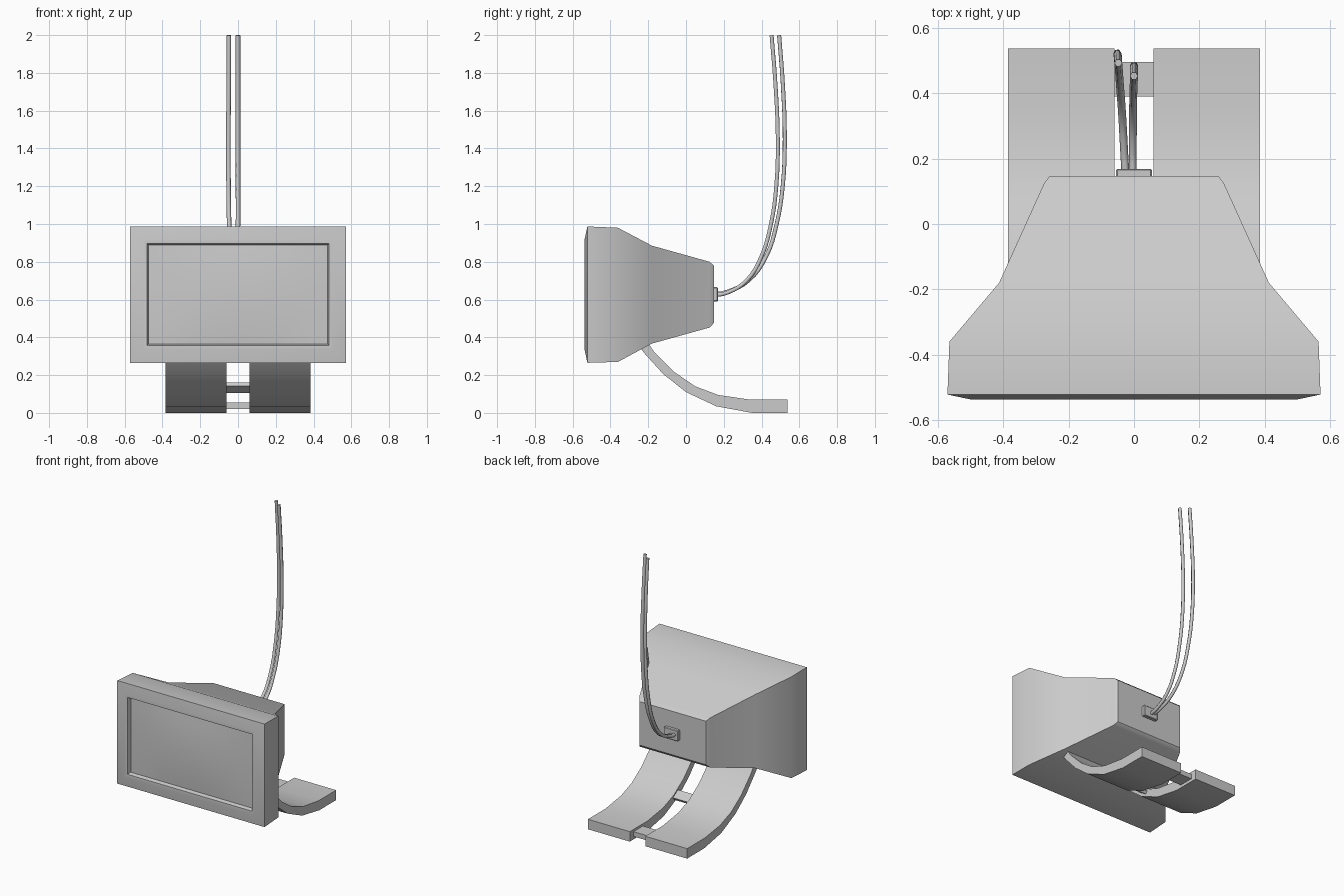
import bpy, bmesh, math

if "Cube" in bpy.data.objects:
    bpy.data.objects.remove(bpy.data.objects["Cube"])


def finish(bm, name, angle=40):
    bmesh.ops.recalc_face_normals(bm, faces=bm.faces)
    mesh = bpy.data.meshes.new(name)
    bm.to_mesh(mesh)
    bm.free()
    ob = bpy.data.objects.new(name, mesh)
    bpy.context.collection.objects.link(ob)
    bpy.ops.object.select_all(action='DESELECT')
    ob.select_set(True)
    bpy.context.view_layer.objects.active = ob
    bpy.ops.object.shade_smooth_by_angle(angle=math.radians(angle))
    return ob


def box(name, center, size, tilt=0.0, bevel=0.0):
    bpy.ops.mesh.primitive_cube_add(size=1, location=center)
    ob = bpy.context.object
    ob.name = name
    ob.scale = size
    bpy.ops.object.transform_apply(location=False, rotation=False, scale=True)
    ob.rotation_euler.x = tilt
    if bevel:
        m = ob.modifiers.new("bevel", 'BEVEL')
        m.width = bevel
        m.segments = 1
    return ob


# Monitor housing: rectangular rings (y, half width, z low, z high), back to screen recess
rings = [(0.147, 0.258, 0.475, 0.78), (0.125, 0.275, 0.452, 0.80),
         (-0.18, 0.413, 0.367, 0.885), (-0.36, 0.565, 0.27, 0.98),
         (-0.522, 0.571, 0.265, 0.987), (-0.537, 0.50, 0.335, 0.918),
         (-0.535, 0.482, 0.358, 0.897), (-0.508, 0.475, 0.365, 0.89)]
bm = bmesh.new()
loops = [[bm.verts.new((sx * w, y, z)) for sx, z in
          ((-1, lo), (1, lo), (1, hi), (-1, hi))] for y, w, lo, hi in rings]
for a, b in zip(loops, loops[1:]):
    for i in range(4):
        j = (i + 1) % 4
        bm.faces.new((a[i], a[j], b[j], b[i]))
bm.faces.new(loops[0])
bm.faces.new(loops[-1])
finish(bm, "monitor_housing", 43)

# Gently bulging screen glass inside the recess
bm = bmesh.new()
n = 8
grid = []
for r in range(n + 1):
    row = []
    for c in range(n + 1):
        u, v = 2 * c / n - 1, 2 * r / n - 1
        y = -0.509 - 0.015 * (1 - u * u) * (1 - v * v)
        row.append(bm.verts.new((0.475 * u, y, 0.6275 + 0.2625 * v)))
    grid.append(row)
for r in range(n):
    for c in range(n):
        bm.faces.new((grid[r][c], grid[r][c + 1], grid[r + 1][c + 1], grid[r + 1][c]))
finish(bm, "screen_glass")

# Two curved stand legs: side profile (y, z) extruded across x
upper = [(-0.235, 0.42), (-0.17, 0.325), (-0.06, 0.215), (0.05, 0.14),
         (0.17, 0.095), (0.34, 0.07), (0.537, 0.07)]
lower = [(0.537, 0.0), (0.35, 0.0), (0.16, 0.035), (0.0, 0.11),
         (-0.12, 0.205), (-0.22, 0.315), (-0.29, 0.41)]
for side, label in ((-1, "left"), (1, "right")):
    bm = bmesh.new()
    verts = [bm.verts.new((side * 0.06, y, z)) for y, z in upper + lower]
    face = bm.faces.new(verts)
    ext = bmesh.ops.extrude_face_region(bm, geom=[face])
    moved = [g for g in ext["geom"] if isinstance(g, bmesh.types.BMVert)]
    bmesh.ops.translate(bm, verts=moved, vec=(side * 0.325, 0, 0))
    finish(bm, "stand_leg_" + label, 35)

# Cross bars joining the legs
box("rear_cross_bar", (0, 0.443, 0.037), (0.13, 0.105, 0.034))
box("middle_cross_bar", (0, 0.025, 0.133), (0.13, 0.065, 0.022), math.radians(-33))

# Cable socket on the back
box("cable_socket", (0, 0.155, 0.628), (0.11, 0.028, 0.075), bevel=0.004)


def cable(name, pts):
    cu = bpy.data.curves.new(name, 'CURVE')
    cu.dimensions = '3D'
    cu.bevel_depth = 0.012
    cu.bevel_resolution = 1
    cu.resolution_u = 4
    cu.use_fill_caps = True
    sp = cu.splines.new('BEZIER')
    sp.bezier_points.add(len(pts) - 1)
    for p, co in zip(sp.bezier_points, pts):
        p.co = co
        p.handle_left_type = p.handle_right_type = 'AUTO'
    ob = bpy.data.objects.new(name, cu)
    bpy.context.collection.objects.link(ob)


# Two hanging cables
cable("cable_right", [(-0.004, 0.15, 0.622), (-0.004, 0.22, 0.637), (-0.003, 0.32, 0.70),
                      (-0.002, 0.40, 0.83), (0, 0.45, 1.0), (0, 0.478, 1.2),
                      (0, 0.486, 1.45), (0, 0.473, 1.75), (0, 0.453, 1.999)])
cable("cable_left", [(-0.026, 0.15, 0.628), (-0.03, 0.22, 0.642), (-0.036, 0.33, 0.70),
                     (-0.043, 0.425, 0.83), (-0.047, 0.48, 1.0), (-0.05, 0.512, 1.2),
                     (-0.051, 0.523, 1.45), (-0.049, 0.512, 1.75), (-0.048, 0.493, 1.999)])
